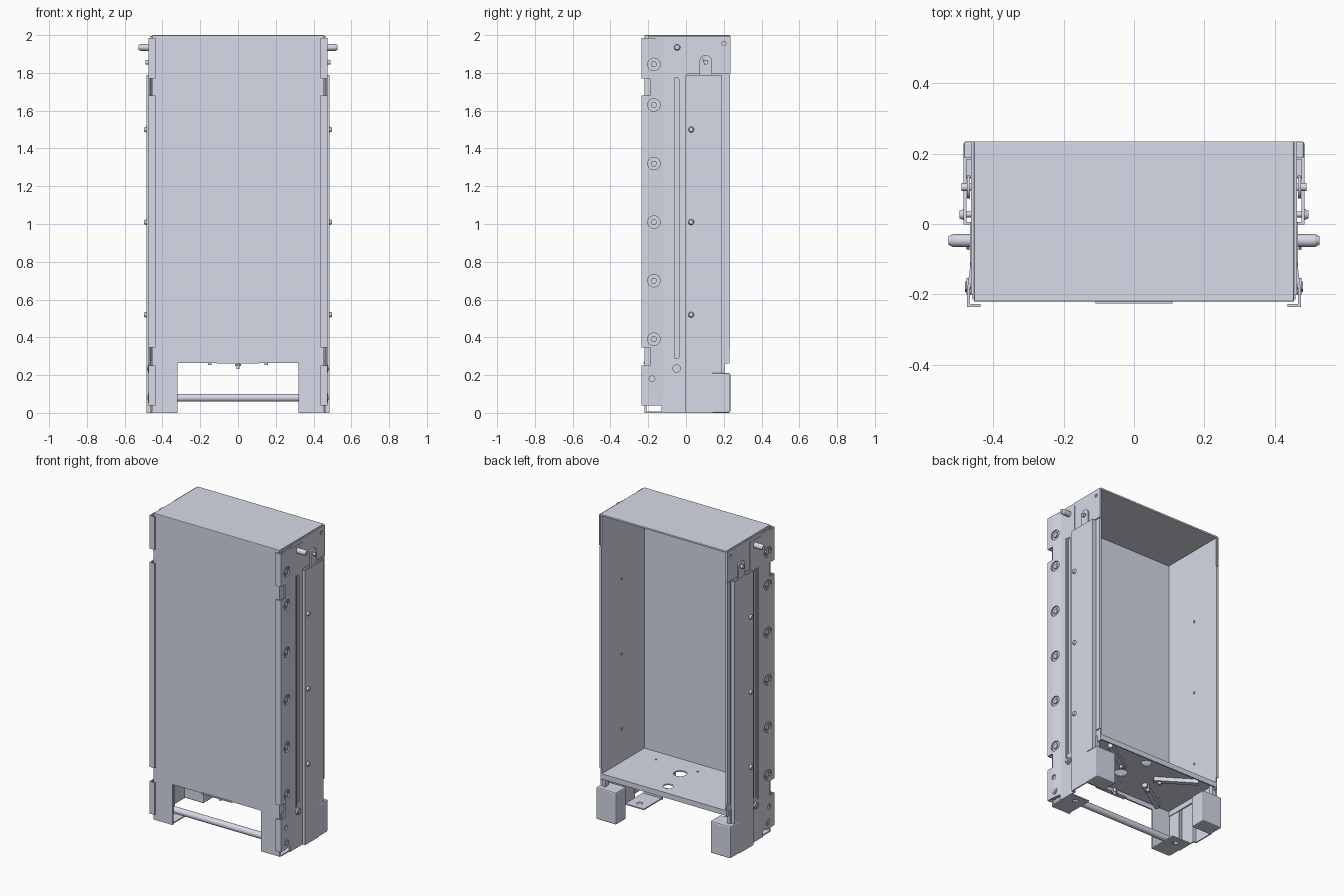
import bpy, bmesh, math
from mathutils import Matrix, Vector

if "Cube" in bpy.data.objects:
    bpy.data.objects.remove(bpy.data.objects["Cube"], do_unlink=True)

steel = bpy.data.materials.new("light_grey_steel")
steel.use_nodes = True
steel.diffuse_color = (0.68, 0.70, 0.80, 1)
steel.node_tree.nodes["Principled BSDF"].inputs["Base Color"].default_value = (0.68, 0.70, 0.80, 1)

AXES = {"X": Matrix.Rotation(math.pi / 2, 4, "Y"),
        "Y": Matrix.Rotation(-math.pi / 2, 4, "X"),
        "Z": Matrix.Identity(4)}


def finish(name, bm):
    mesh = bpy.data.meshes.new(name)
    bm.normal_update()
    bm.to_mesh(mesh)
    bm.free()
    mesh.materials.append(steel)
    obj = bpy.data.objects.new(name, mesh)
    bpy.context.scene.collection.objects.link(obj)
    return obj


def box(name, x, y, z, bevel=0):
    """Box from (low, high) pairs on each axis."""
    bm = bmesh.new()
    size = [b - a for a, b in (x, y, z)]
    mid = [(a + b) / 2 for a, b in (x, y, z)]
    bmesh.ops.create_cube(bm, size=1, matrix=Matrix.Translation(mid) @ Matrix.Diagonal((*size, 1)))
    if bevel:
        bmesh.ops.bevel(bm, geom=bm.edges[:], offset=bevel, segments=2, affect="EDGES", profile=0.5)
    return finish(name, bm)


def rods(name, centres, radius, length, axis="X", sides=20, tip=None):
    """One or more equal cylinders in a single object."""
    bm = bmesh.new()
    for c in centres:
        bmesh.ops.create_cone(bm, cap_ends=True, segments=sides, radius1=radius,
                              radius2=radius if tip is None else tip, depth=length,
                              matrix=Matrix.Translation(c) @ AXES[axis])
    obj = finish(name, bm)
    if sides > 8:
        obj.data.shade_smooth()
        obj.data.set_sharp_from_angle(angle=math.radians(35))
    return obj


def sheet(name, path, spans, thick=0.008):
    """Folded sheet metal: a plan path raised over each z span."""
    bm = bmesh.new()
    for low, high in spans:
        pairs = [(bm.verts.new((x, y, low)), bm.verts.new((x, y, high))) for x, y in path]
        for (a, b), (c, d) in zip(pairs, pairs[1:]):
            bm.faces.new((a, c, d, b))
    obj = finish(name, bm)
    mod = obj.modifiers.new("thickness", "SOLIDIFY")
    mod.thickness, mod.offset, mod.use_even_offset = thick, 0, True
    return obj


def cut(obj, *cutters):
    for c in cutters:
        c.hide_render = True
        mod = obj.modifiers.new("cut", "BOOLEAN")
        mod.operation, mod.object, mod.solver = "DIFFERENCE", c, "EXACT"
    bpy.context.view_layer.update()
    deps = bpy.context.evaluated_depsgraph_get()
    mesh = bpy.data.meshes.new_from_object(obj.evaluated_get(deps))
    obj.modifiers.clear()
    obj.data = mesh
    for c in cutters:
        bpy.data.objects.remove(c, do_unlink=True)
    return obj


def both(*objs):
    for obj in objs:
        obj.modifiers.new("both_sides", "MIRROR").use_axis[0] = True


# Front panel with the opening between its two legs
front = box("front_panel", (-0.455, 0.455), (-0.22, -0.21), (0, 1.995))
cut(front, box("opening_cutter", (-0.32, 0.32), (-0.3, -0.1), (-0.1, 0.265)))

# Cabinet shell, open at the back
box("roof", (-0.455, 0.455), (-0.22, 0.235), (1.988, 2), 0.003)
both(box("side_wall", (0.447, 0.455), (-0.212, 0.23), (0.262, 1.99)),
     box("back_edge_hem", (0.447, 0.462), (0.2, 0.232), (0.34, 1.79)))
cap = box("roof_side_flange", (0.455, 0.463), (0, 0.235), (1.795, 1.994))
cut(cap, rods("cap_hole_cutter", [(0.46, 0.2, 1.955)], 0.011, 0.1))
both(cap, box("roof_side_edge", (0.455, 0.463), (-0.2, 0), (1.972, 1.992)))

# Floor with cable holes, rim and underside ribs
floor = box("floor", (-0.447, 0.447), (-0.21, 0.23), (0.296, 0.304))
cut(floor,
    rods("large_hole_cutter", [(0.07, -0.04, 0.3)], 0.04, 0.1, "Z", 28),
    rods("small_hole_cutter", [(0.026, 0.146, 0.3)], 0.032, 0.1, "Z", 28),
    rods("pin_hole_cutter", [(x, -0.12, 0.3) for x in (-0.3, 0, 0.3)], 0.007, 0.1, "Z", 12))
box("floor_back_lip", (-0.447, 0.447), (0.222, 0.23), (0.27, 0.296))
box("floor_front_strip", (-0.11, 0.11), (-0.226, -0.2), (0.262, 0.27))
bm = bmesh.new()
for sx in (1, -1):
    for sy in (1, -1):
        turn = Matrix.Rotation(sx * sy * math.radians(33), 4, "Z")
        place = Matrix.Translation((sx * 0.23, sy * 0.115, 0.283))
        bmesh.ops.create_cube(bm, size=1, matrix=place @ turn @ Matrix.Diagonal((0.27, 0.03, 0.026, 1)))
finish("floor_ribs", bm)
rods("floor_studs", [(x, y, 0.275) for x in (-0.15, 0.15) for y in (-0.05, 0.06)], 0.01, 0.045, "Z", 12)
rods("floor_peg", [(0, -0.18, 0.255)], 0.009, 0.045, "Z", 12)
rods("floor_peg_collar", [(0, -0.18, 0.253)], 0.018, 0.012, "Z", 6)

# Front rails: folded lip, interrupted by two notches, with bolt recesses
bolt_heights = (1.845, 1.63, 1.32, 1.01, 0.70, 0.39)
lip = [(0.437, -0.232), (0.471, -0.232), (0.471, -0.19), (0.459, -0.1)]
rail = sheet("front_rail", lip, [(0.04, 0.25), (0.345, 1.68), (1.77, 1.985)])
notch = sheet("rail_notch_web", lip[2:], [(0.25, 0.345), (1.68, 1.77)])
cut(rail, rods("recess_cutter", [(0.47, -0.17, z) for z in bolt_heights], 0.033, 0.06, "X", 24),
    rods("rail_hole_cutter", [(0.47, -0.18, 0.18)], 0.015, 0.06))
both(rail, notch,
     rods("rail_bolt_washers", [(0.458, -0.17, z) for z in bolt_heights], 0.026, 0.008),
     rods("rail_bolt_heads", [(0.464, -0.17, z) for z in bolt_heights], 0.017, 0.012, sides=6),
     rods("crossbar_bolt", [(0.47, -0.178, 0.08)], 0.024, 0.012),
     rods("crossbar_bolt_head", [(0.476, -0.178, 0.08)], 0.015, 0.008, sides=6))

# Slotted plate between rail and side cover
plate = box("slotted_plate", (0.458, 0.466), (-0.13, 0.004), (0, 1.972))
cut(plate, box("slot_cutter", (0.4, 0.5), (-0.062, -0.038), (0.29, 1.765)),
    rods("slot_end_cutter", [(0.46, -0.05, 1.765)], 0.012, 0.1))
both(plate,
     box("lower_leg_plate", (0.452, 0.46), (-0.21, -0.12), (0.04, 0.28)),
     box("slot_edge_strip", (0.466, 0.471), (-0.074, -0.066), (0.27, 1.78)),
     rods("slot_bolt", [(0.469, -0.05, 0.235)], 0.022, 0.014),
     rods("slot_bolt_head", [(0.479, -0.05, 0.235)], 0.013, 0.008, sides=6))

# Side covers with rivets and a hanging tab
cover = sheet("side_cover", [(0.459, 0.002), (0.481, 0.002), (0.481, 0.187), (0.457, 0.187)], [(0.21, 1.79)])
lower = sheet("side_cover_skirt", [(0.459, 0.002), (0.481, 0.002), (0.481, 0.14)], [(0, 0.21)])
tab = box("hanging_tab", (0.467, 0.475), (0.072, 0.138), (1.76, 1.862))
cut(tab, rods("tab_hole_cutter", [(0.47, 0.105, 1.856)], 0.012, 0.1))
tab_top = rods("hanging_tab_top", [(0.471, 0.105, 1.862)], 0.033, 0.008)
cut(tab_top, rods("tab_hole_cutter", [(0.47, 0.105, 1.856)], 0.012, 0.1))
both(cover, lower, tab, tab_top,
     rods("tab_stud", [(0.472, 0.105, 1.856)], 0.0115, 0.036),
     rods("cover_rivet_shanks", [(0.465, 0.027, z) for z in (1.5, 1.01, 0.52)], 0.008, 0.046, sides=12),
     rods("cover_rivet_heads", [(0.49, 0.027, z) for z in (1.5, 1.01, 0.52)], 0.016, 0.014, tip=0.011))

# Guide pins near the top
both(rods("guide_pin", [(0.485, -0.047, 1.935)], 0.018, 0.06),
     rods("guide_pin_tip", [(0.5215, -0.047, 1.935)], 0.018, 0.013, tip=0.012))

# Back feet, base plates and the carrying bar
base = box("base_plate", (0.325, 0.46), (-0.215, -0.03), (0, 0.008))
cut(base, rods("base_hole_cutter", [(0.39, -0.08, 0)], 0.018, 0.1, "Z"))
both(base,
     box("back_foot", (0.34, 0.485), (0.13, 0.235), (0, 0.21), 0.008),
     box("foot_bracket", (0.44, 0.462), (0.17, 0.205), (0.2, 0.3)))
rods("crossbar", [(0, -0.178, 0.08)], 0.021, 0.92, "X", 28)
